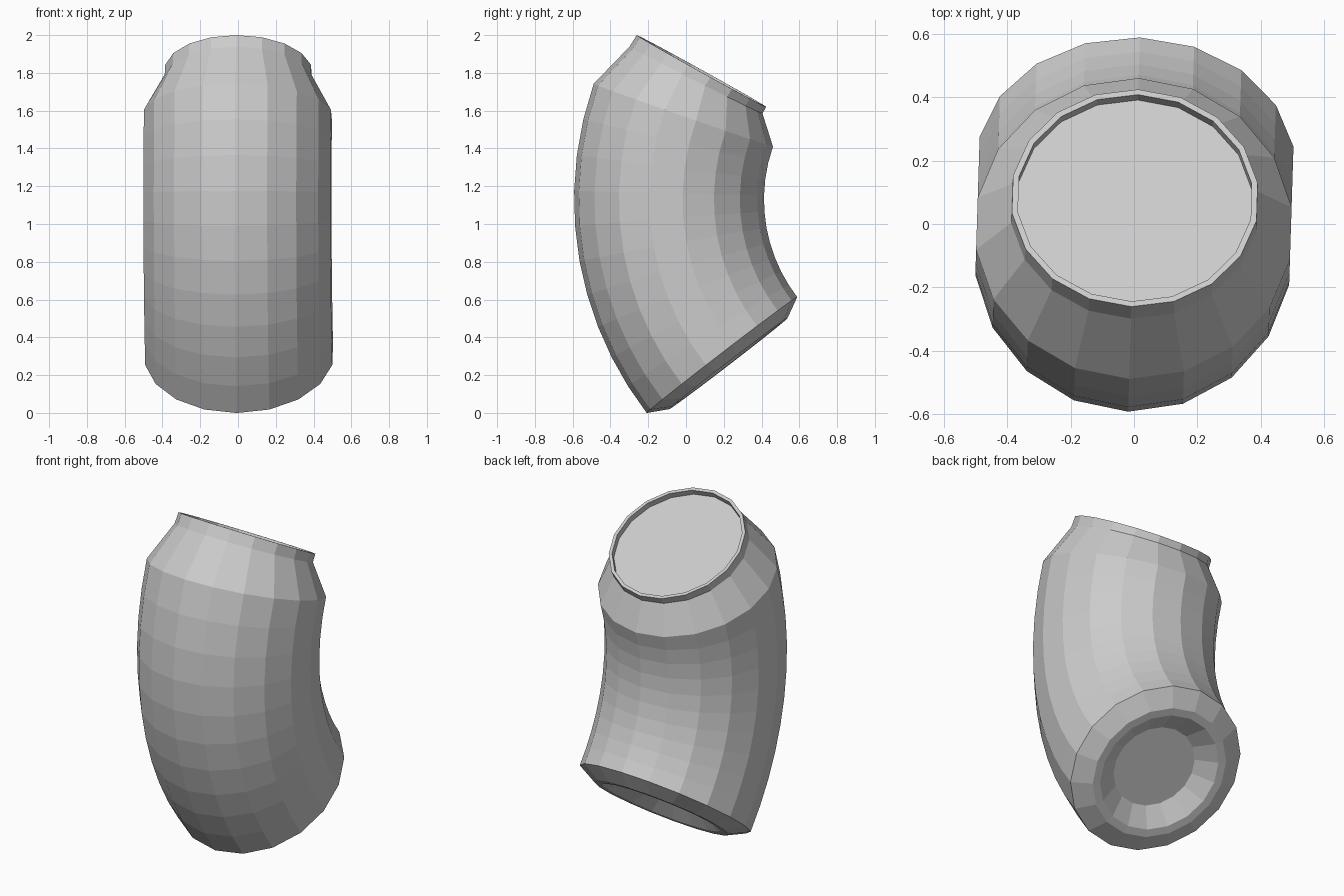
import bpy, bmesh
from math import sin, cos, pi, radians
from mathutils import Vector

SIDES = 18
BEND_CENTRE = Vector((0, 1.26, 1.13))
BEND_RADIUS = 1.35
BODY_RADIUS = 0.503
YAW = radians(-1.8)

if "Cube" in bpy.data.objects:
    bpy.data.objects.remove(bpy.data.objects["Cube"])

grey = bpy.data.materials.new("plain grey")
grey.use_nodes = True
grey.diffuse_color = (0.6, 0.6, 0.6, 1)
grey.node_tree.nodes["Principled BSDF"].inputs["Base Color"].default_value = (0.6, 0.6, 0.6, 1)


def inward(tilt):
    """Direction across a ring, towards the inside of the bend."""
    return Vector((0, cos(tilt), sin(tilt)))


def along(tilt):
    """Direction of the tube at a ring, upwards."""
    return Vector((0, -sin(tilt), cos(tilt)))


def loft(name, rings, cap_start=False, cap_end=False):
    """Skin a stack of tilted circles, each (centre, tilt, radius)."""
    bm = bmesh.new()
    loops = []
    for centre, tilt, radius in rings:
        loop = []
        for i in range(SIDES):
            a = 2 * pi * i / SIDES
            offset = inward(tilt) * cos(a) - Vector((sin(a), 0, 0))
            loop.append(bm.verts.new(centre + offset * radius))
        loops.append(loop)
    for low, high in zip(loops, loops[1:]):
        for i in range(SIDES):
            j = (i + 1) % SIDES
            bm.faces.new((low[i], low[j], high[j], high[i]))
    if cap_start:
        bm.faces.new(reversed(loops[0]))
    if cap_end:
        bm.faces.new(loops[-1])
    mesh = bpy.data.meshes.new(name)
    bm.to_mesh(mesh)
    bm.free()
    mesh.materials.append(grey)
    obj = bpy.data.objects.new(name, mesh)
    obj.rotation_euler.z = YAW
    bpy.context.collection.objects.link(obj)
    return obj


# Curved body
body = []
for k in range(11):
    tilt = radians(37.6 - 5.3 * k - 0.039 * k * k)
    body.append((BEND_CENTRE - inward(tilt) * BEND_RADIUS, tilt, BODY_RADIUS))
loft("can_body", body)

# Base with a standing rim and a recessed disc
base_centre, base_tilt, _ = body[0]
base_profile = [(0.02, 0.24), (-0.055, 0.35), (-0.057, 0.395), (0, BODY_RADIUS)]
loft("can_base",
     [(base_centre + along(base_tilt) * h, base_tilt, r) for h, r in base_profile],
     cap_start=True)

# Tapered shoulder up to the neck
neck = (Vector((0, 0.053, 1.762)), radians(-26.7), 0.394)
loft("can_shoulder", [body[-1], neck])

# Lip and sunken lid
lip_centre, lip_tilt = Vector((0, 0.082, 1.81)), radians(-29)
lid_centre = lip_centre - along(lip_tilt) * 0.035
loft("can_lip_and_lid",
     [neck,
      (lip_centre, lip_tilt, 0.392),
      (lip_centre, lip_tilt, 0.373),
      (lid_centre, lip_tilt, 0.373)],
     cap_end=True)
